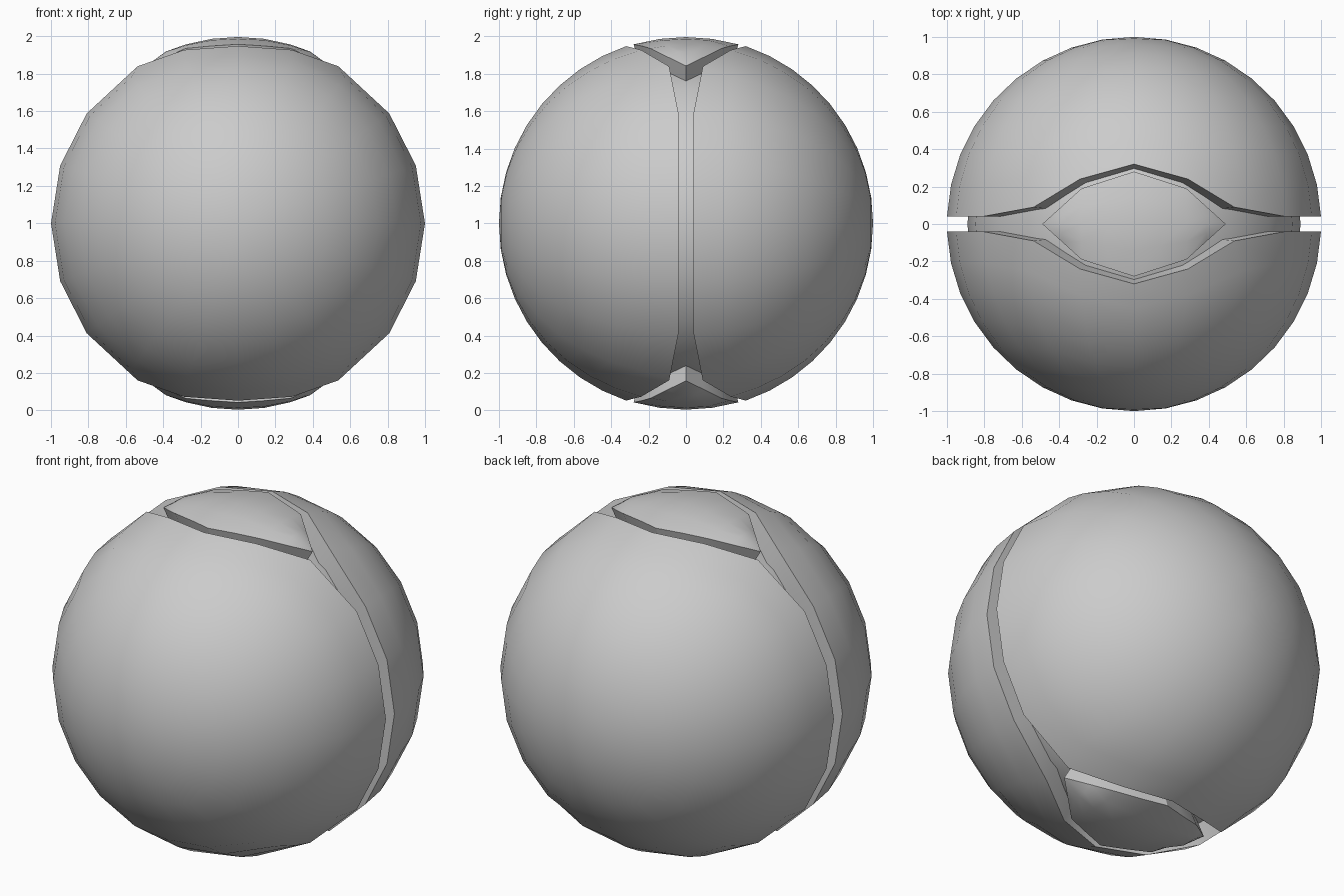
import bpy, bmesh
from math import sin, cos, radians, asin, pi, sqrt

if "Cube" in bpy.data.objects:
    bpy.data.objects.remove(bpy.data.objects["Cube"])

CORE = 0.89
# Rim of each half shell, one quarter turn from the top: (azimuth in degrees, y)
QUARTER = [(0, 0.32), (17.3, 0.24), (32.6, 0.09), (54, 0.04), (72, 0.04), (90, 0.04)]


def full_rim():
    half = QUARTER + [(180 - a, y) for a, y in QUARTER[-2::-1]]
    return half + [(360 - a, y) for a, y in half[-2:0:-1]]


def finish(name, bm, angle=30):
    bmesh.ops.remove_doubles(bm, verts=bm.verts, dist=0.0005)
    bmesh.ops.recalc_face_normals(bm, faces=bm.faces)
    mesh = bpy.data.meshes.new(name)
    bm.to_mesh(mesh)
    bm.free()
    ob = bpy.data.objects.new(name, mesh)
    bpy.context.collection.objects.link(ob)
    bpy.ops.object.select_all(action='DESELECT')
    ob.select_set(True)
    bpy.context.view_layer.objects.active = ob
    bpy.ops.object.shade_smooth_by_angle(angle=radians(angle))
    return ob


def loft(bm, rows, closed):
    grid = [[bm.verts.new(p) for p in row] for row in rows]
    for r0, r1 in zip(grid, grid[1:]):
        n = len(r0)
        for i in range(n if closed else n - 1):
            j = (i + 1) % n
            bm.faces.new((r0[i], r0[j], r1[j], r1[i]))
    return grid


def half_shell(name, side):
    """Hemisphere about the y axis with a shaped rim and an inward wall."""
    rim = full_rim()
    n = len(rim)
    rows, steps = [], 9
    for k in range(steps):
        row = []
        for i, (az, y) in enumerate(rim):
            lat = asin(y)
            lat += (pi / 2 - lat) * k / steps
            a = radians(az if k == 0 else 360 * i / n)
            row.append((cos(lat) * sin(a), side * sin(lat), 1 + cos(lat) * cos(a)))
        rows.append(row)
    wall = []
    for (x, y, z), (_, w) in zip(rows[0], rim):
        f = CORE - 0.015
        wall.append((x * f, y if w < 0.05 else y * 0.92, 1 + (z - 1) * f))
    bm = bmesh.new()
    grid = loft(bm, [wall] + rows, True)
    pole = bm.verts.new((0, side, 1))
    last = grid[-1]
    for i in range(n):
        bm.faces.new((last[i], last[(i + 1) % n], pole))
    finish(name, bm)


def core():
    """Inner ball that forms the groove floor."""
    rows = []
    for k in range(-9, 10):
        lat = radians(k * 9.5)
        rows.append([(CORE * cos(lat) * sin(radians(18 * i)), CORE * sin(lat),
                      1 + CORE * cos(lat) * cos(radians(18 * i))) for i in range(20)])
    bm = bmesh.new()
    grid = loft(bm, rows, True)
    bm.faces.new(grid[0])
    bm.faces.new(grid[-1])
    finish(name="groove_core", bm=bm)


def cap(name, side):
    """Lens-shaped plate at the top or bottom, with radial side walls."""
    right = [(0, 0.28, 0.957), (0.14, 0.235, 0.948), (0.28, 0.19, 0.935),
             (0.385, 0.095, 0.888), (0.49, 0, 0.842)]
    edge = [(-x, y, z) for x, y, z in right[:0:-1]] + right
    cols = []
    for x, y, z in edge:
        col = []
        for t in (-1, -0.5, 0, 0.5, 1):
            yy = y * t
            zz = z if abs(t) == 1 or y == 0 else sqrt(0.992 - x * x - yy * yy)
            col.append((x, yy, 1 + side * zz))
        cols.append(col)
    bm = bmesh.new()
    loft(bm, cols, False)
    bmesh.ops.remove_doubles(bm, verts=bm.verts, dist=0.0005)
    bmesh.ops.dissolve_degenerate(bm, dist=0.0005, edges=bm.edges)
    border = [e for e in bm.edges if e.is_boundary]
    new = bmesh.ops.extrude_edge_only(bm, edges=border)["geom"]
    for v in new:
        if isinstance(v, bmesh.types.BMVert):
            v.co.x *= 0.89
            v.co.y *= 0.89
            v.co.z = 1 + (v.co.z - 1) * 0.89
    bmesh.ops.holes_fill(bm, edges=[e for e in bm.edges if e.is_boundary])
    finish(name, bm)


half_shell("back_shell", 1)
half_shell("front_shell", -1)
core()
cap("top_cap", 1)
cap("bottom_cap", -1)
